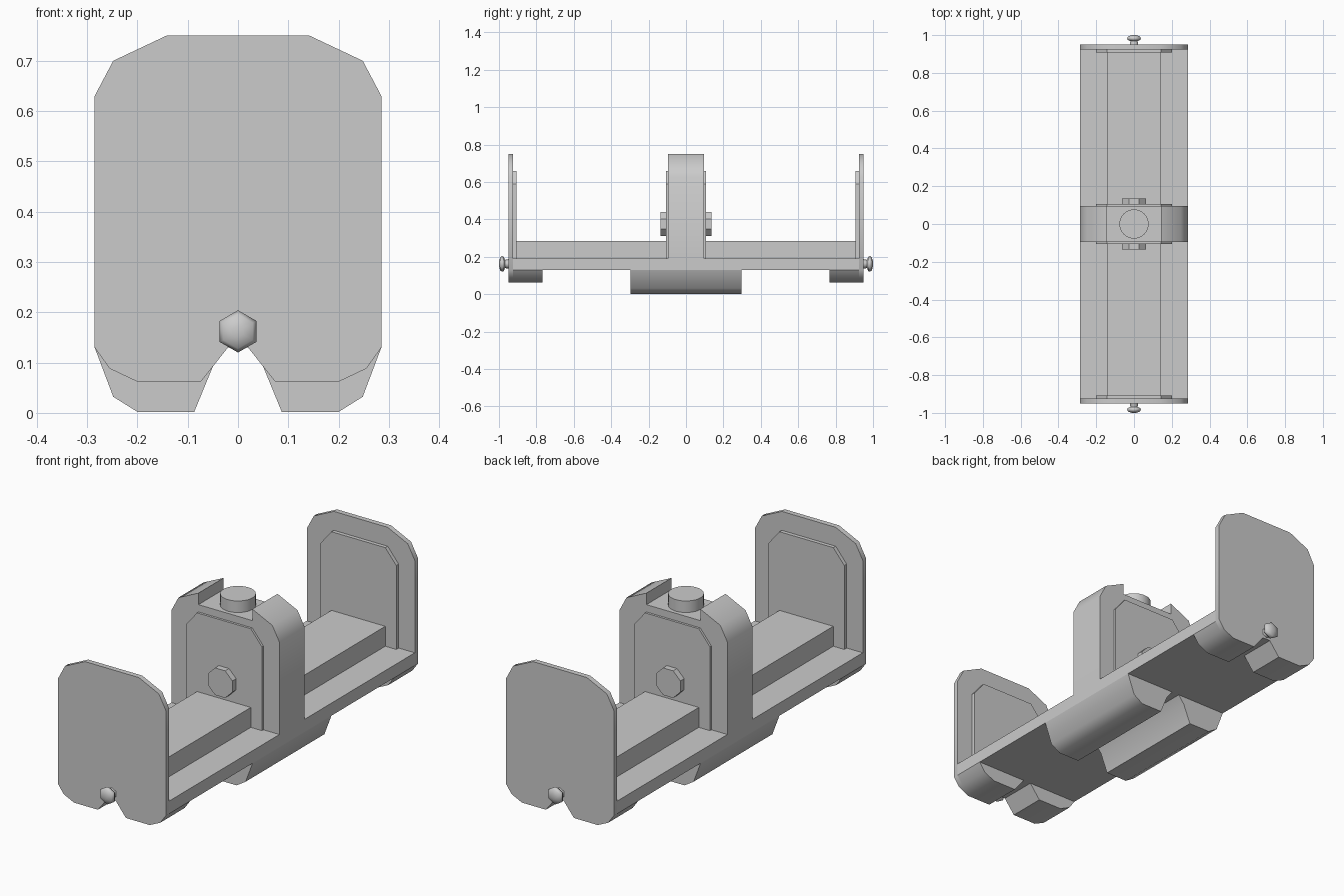
import bpy, bmesh, math

if "Cube" in bpy.data.objects:
    bpy.data.objects.remove(bpy.data.objects["Cube"])


def finish(name, bm, smooth=None):
    bmesh.ops.recalc_face_normals(bm, faces=bm.faces[:])
    me = bpy.data.meshes.new(name)
    bm.to_mesh(me)
    bm.free()
    ob = bpy.data.objects.new(name, me)
    bpy.context.collection.objects.link(ob)
    if smooth:
        bpy.ops.object.select_all(action='DESELECT')
        ob.select_set(True)
        bpy.context.view_layer.objects.active = ob
        bpy.ops.object.shade_smooth_by_angle(angle=math.radians(smooth))
    return ob


def prism(name, pts, y0, y1, smooth=None):
    """Extrude an (x, z) profile along y."""
    bm = bmesh.new()
    a = [bm.verts.new((x, y0, z)) for x, z in pts]
    b = [bm.verts.new((x, y1, z)) for x, z in pts]
    n = len(pts)
    bm.faces.new(a)
    bm.faces.new(b)
    for i in range(n):
        j = (i + 1) % n
        bm.faces.new((a[i], a[j], b[j], b[i]))
    return finish(name, bm, smooth)


def lathe(name, prof, sides, place, phase=0.0, smooth=None):
    """Revolve (radius, height) rings; place maps (u, v, height) to a point."""
    bm = bmesh.new()
    rings = []
    for r, h in prof:
        angs = [phase + 2 * math.pi * i / sides for i in range(sides)]
        rings.append([bm.verts.new(place(r * math.cos(t), r * math.sin(t), h)) for t in angs])
    for a, b in zip(rings, rings[1:]):
        for i in range(sides):
            j = (i + 1) % sides
            bm.faces.new((a[i], a[j], b[j], b[i]))
    bm.faces.new(rings[0])
    bm.faces.new(rings[-1])
    return finish(name, bm, smooth)


def mirrored(half):
    """Complete a right-hand half profile on the left side."""
    return half + [(-x, z) for x, z in reversed(half)]


def box(name, w, z0, z1, y0, y1):
    return prism(name, mirrored([(w, z0), (w, z1)]), y0, y1)


W, FLOOR, DECK = 0.285, 0.13, 0.19
SHOULDER = [(W, 0.63), (0.248, 0.70), (0.142, 0.75)]
END_FOOT = [(0.02, FLOOR), (0.05, 0.092), (0.074, 0.062), (0.20, 0.062), (0.255, 0.088), (W, FLOOR)]
MID_FOOT = [(0.02, FLOOR), (0.05, 0.092), (0.087, 0.002), (0.20, 0.002), (0.248, 0.032), (W, FLOOR)]
PANEL = mirrored([(0.20, DECK), (0.20, 0.59), (0.142, 0.66)])

# deck and central arch with a notched top
box("deck", W, FLOOR, DECK, -0.925, 0.925)
prism("central_arch", mirrored([(W, DECK)] + SHOULDER + [(0.142, 0.695)]), -0.095, 0.095, 40)

# round cap in the notch
lathe("top_cap", [(0.077, 0.68), (0.077, 0.75)], 32, lambda u, v, h: (u, v, h), smooth=40)

for s, tag in ((-1, "front"), (1, "back")):
    # end plate, its silhouette includes the feet
    prism("end_plate_" + tag, mirrored(END_FOOT + SHOULDER), s * 0.925, s * 0.95, 40)
    # raised panels facing the load bays
    prism("end_panel_" + tag, PANEL, s * 0.907, s * 0.925)
    prism("arch_panel_" + tag, PANEL, s * 0.095, s * 0.106)
    # raised load bed
    box("load_bed_" + tag, 0.142, DECK, 0.285, s * 0.106, s * 0.907)
    # octagonal bolt on the arch
    lathe("arch_bolt_" + tag, [(0.07, 0.10), (0.07, 0.135)], 8,
          lambda u, v, h: (u, s * h, 0.375 + v), math.pi / 8)
    # six-sided coupling knob
    lathe("coupling_knob_" + tag,
          [(0.026, 0.945), (0.022, 0.968), (0.038, 0.974), (0.042, 0.984), (0.034, 0.994), (0.012, 1.0)], 6,
          lambda u, v, h: (u, s * h, 0.162 + v), math.pi / 2, 60)

# runners under the deck, left and right
for sx, side in ((-1, "left"), (1, "right")):
    def flip(pts):
        return [(sx * x, z) for x, z in pts]
    prism("middle_foot_" + side, flip(MID_FOOT), -0.297, 0.297, 40)
    for s, tag in ((-1, "front"), (1, "back")):
        prism("end_foot_" + tag + "_" + side, flip(END_FOOT), s * 0.767, s * 0.925, 40)
